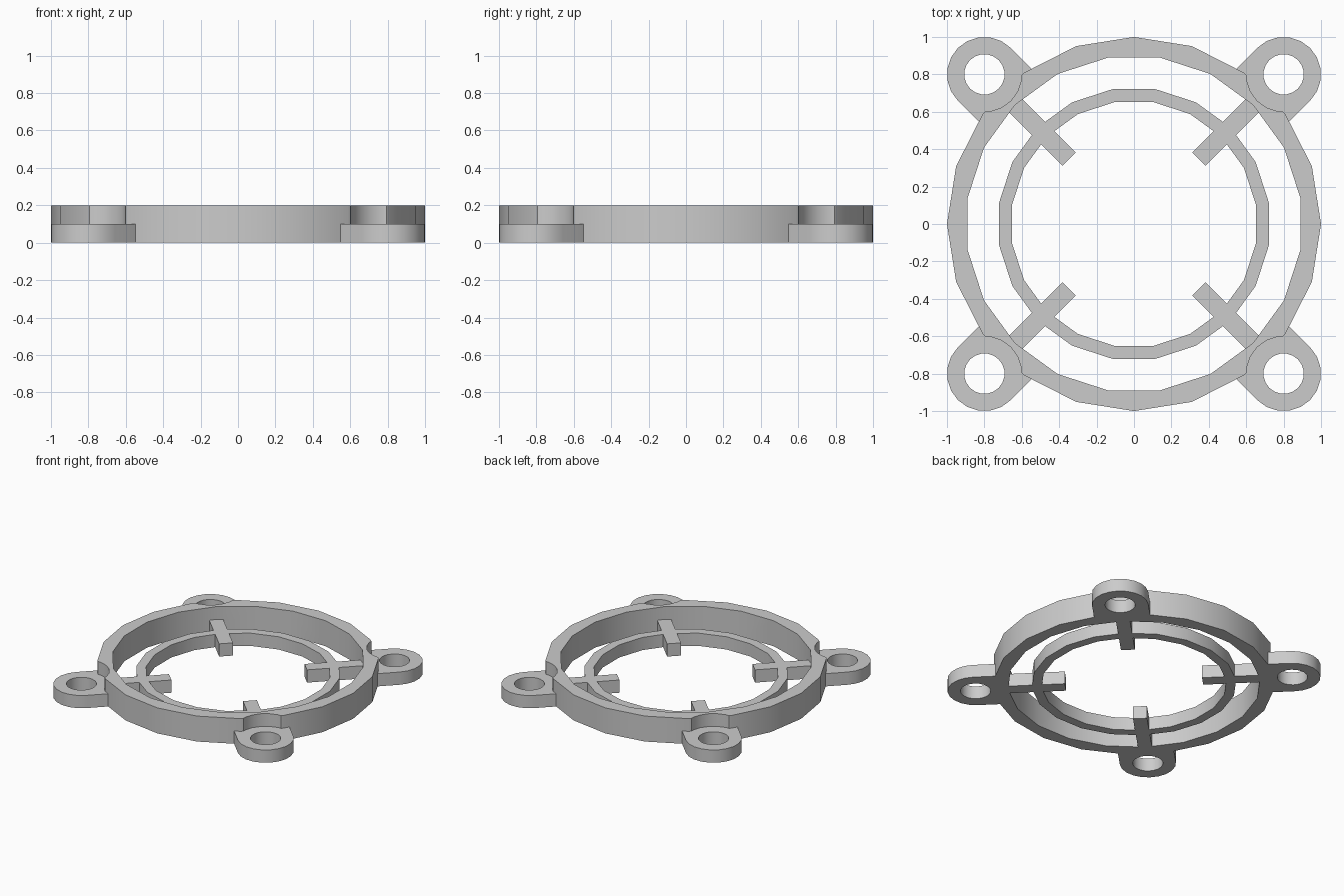
import bpy, bmesh
from math import sin, cos, pi, radians
from mathutils import Matrix

cube = bpy.data.objects.get("Cube")
if cube:
    bpy.data.objects.remove(cube, do_unlink=True)

mat = bpy.data.materials.new("plain grey")
mat.use_nodes = True
grey = (0.6, 0.6, 0.6, 1)
mat.diffuse_color = grey
mat.node_tree.nodes["Principled BSDF"].inputs["Base Color"].default_value = grey

SIDES = 20
HIGH, LOW = 0.2, 0.1        # tall rim height, height of the flat parts
LUG_R, HOLE_R, LUG_C = 0.2, 0.108, 0.8 * 2 ** 0.5
CORNERS = [radians(45 + 90 * i) for i in range(4)]


def circle(r, start=0.0, x=0.0):
    return [(x + r * cos(start + 2 * pi * i / SIDES),
             r * sin(start + 2 * pi * i / SIDES)) for i in range(SIDES)]


def prism(bm, outline, z0, z1, angle=0.0):
    """Extrude a closed outline, turned about the centre."""
    face = bm.faces.new([bm.verts.new((x, y, z0)) for x, y in outline])
    side = bmesh.ops.extrude_face_region(bm, geom=[face])["geom"]
    top = [g for g in side if isinstance(g, bmesh.types.BMVert)]
    bmesh.ops.translate(bm, verts=top, vec=(0, 0, z1 - z0))
    bmesh.ops.rotate(bm, verts=top + list(face.verts),
                     matrix=Matrix.Rotation(angle, 3, "Z"))


def make(name, shapes):
    bm = bmesh.new()
    for shape in shapes:
        prism(bm, *shape)
    bmesh.ops.recalc_face_normals(bm, faces=bm.faces)
    mesh = bpy.data.meshes.new(name)
    bm.to_mesh(mesh)
    bm.free()
    mesh.materials.append(mat)
    ob = bpy.data.objects.new(name, mesh)
    bpy.context.collection.objects.link(ob)
    return ob


def cut(ob, name, shapes):
    """Subtract the shapes, apply the result and drop the cutter."""
    cutter = make(name, shapes)
    cutter.hide_render = True
    mod = ob.modifiers.new("cut", "BOOLEAN")
    mod.operation, mod.solver, mod.object = "DIFFERENCE", "EXACT", cutter
    bpy.context.view_layer.objects.active = ob
    bpy.ops.object.modifier_apply(modifier=mod.name)
    bpy.data.objects.remove(cutter, do_unlink=True)


half = pi / SIDES

# Tall rim, notched above each mounting lug
rim = make("outer_rim", [(circle(1.0), 0, HIGH)])
cut(rim, "rim_bore", [(circle(0.9, half), -LOW, HIGH + LOW)])
cut(rim, "lug_notches", [(circle(LUG_R, 0, LUG_C), LOW, HIGH + LOW, a)
                         for a in CORNERS])

# Thin inner ring
ring = make("inner_ring", [(circle(0.73, half), 0, LOW)])
cut(ring, "ring_bore", [(circle(0.66, half), -LOW, HIGH)])

# Rounded mounting lugs with screw holes
arc = [(LUG_C + LUG_R * cos(t), LUG_R * sin(t))
       for t in (pi * (i / 10 - 0.5) for i in range(11))]
tab = arc + [(0.93, LUG_R), (0.93, -LUG_R)]
lugs = make("mounting_lugs", [(tab, 0, LOW, a) for a in CORNERS])
cut(lugs, "screw_holes", [(circle(HOLE_R, 0, LUG_C), -LOW, HIGH, a)
                          for a in CORNERS])

# Short diagonal spokes
bar = [(0.49, -0.05), (0.92, -0.05), (0.92, 0.05), (0.49, 0.05)]
spokes = make("spokes", [(bar, 0, LOW, a) for a in CORNERS])

bpy.ops.object.select_all(action="DESELECT")
for ob in (rim, ring, lugs, spokes):
    ob.select_set(True)
bpy.context.view_layer.objects.active = rim
bpy.ops.object.shade_smooth_by_angle(angle=radians(30))
